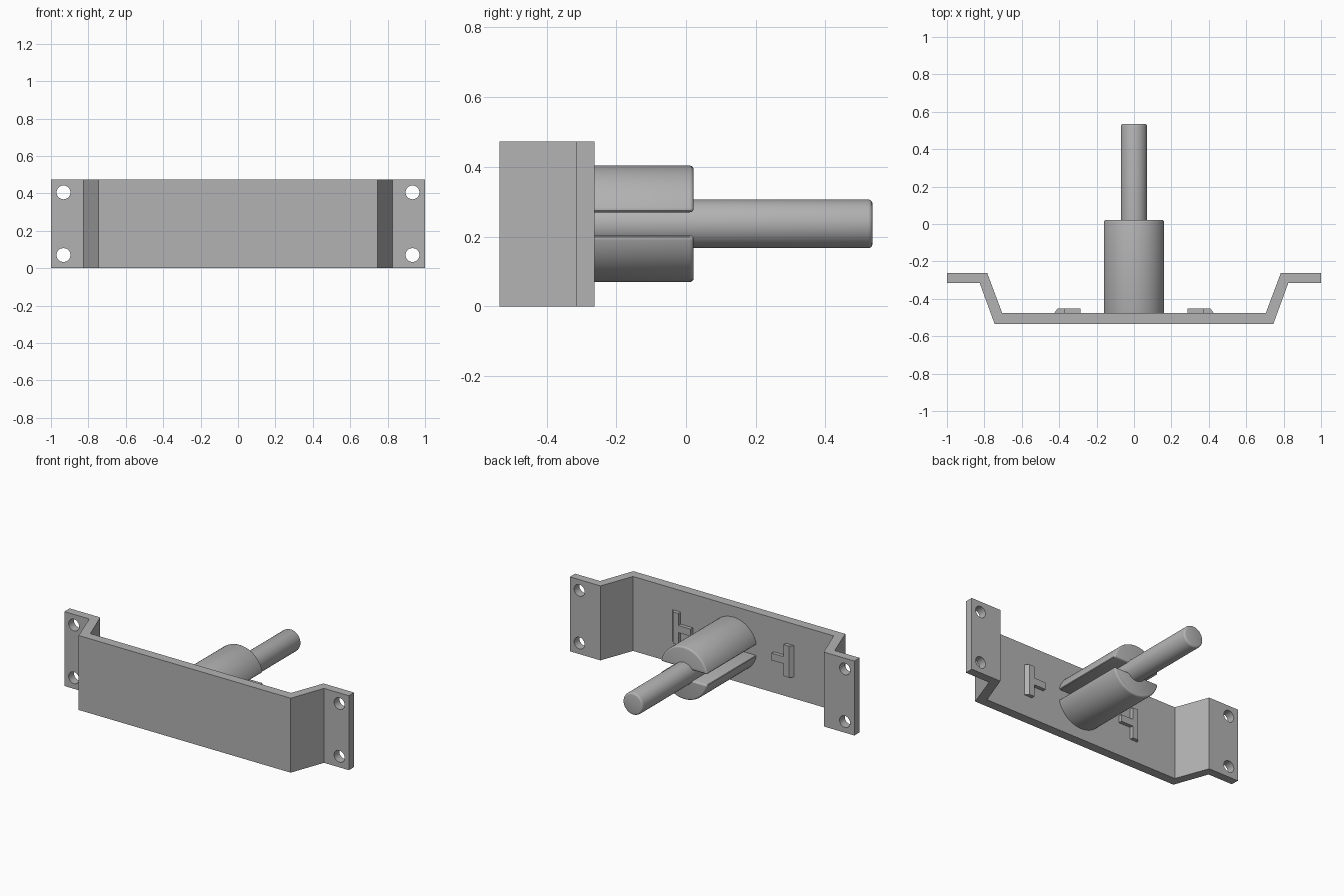
import bpy, bmesh, math
from mathutils import Matrix

cube = bpy.data.objects.get("Cube")
if cube:
    bpy.data.objects.remove(cube, do_unlink=True)

HEIGHT = 0.473
MID = HEIGHT / 2
PLATE_BACK = -0.475

grey = bpy.data.materials.new("plain grey")
grey.use_nodes = True
colour = (0.45, 0.45, 0.45, 1)
grey.diffuse_color = colour
grey.node_tree.nodes["Principled BSDF"].inputs["Base Color"].default_value = colour


def add_object(name, bm):
    bmesh.ops.recalc_face_normals(bm, faces=bm.faces)
    mesh = bpy.data.meshes.new(name)
    bm.to_mesh(mesh)
    bm.free()
    mesh.materials.append(grey)
    obj = bpy.data.objects.new(name, mesh)
    bpy.context.collection.objects.link(obj)
    return obj


def extrude(name, points, vector):
    """Solid made by sweeping a flat outline along a vector."""
    bm = bmesh.new()
    face = bm.faces.new([bm.verts.new(p) for p in points])
    swept = bmesh.ops.extrude_face_region(bm, geom=[face], use_keep_orig=True)
    verts = [v for v in swept["geom"] if isinstance(v, bmesh.types.BMVert)]
    bmesh.ops.translate(bm, verts=verts, vec=vector)
    return add_object(name, bm)


def cylinder_y(name, radius, y0, y1, x=0, z=MID, sides=48):
    bm = bmesh.new()
    bmesh.ops.create_cone(bm, cap_ends=True, segments=sides, radius1=radius,
                          radius2=radius, depth=y1 - y0)
    turn = Matrix.Rotation(math.pi / 2, 4, "X")
    bm.transform(Matrix.Translation((x, (y0 + y1) / 2, z)) @ turn)
    return add_object(name, bm)


def activate(obj):
    bpy.ops.object.select_all(action="DESELECT")
    obj.select_set(True)
    bpy.context.view_layer.objects.active = obj


def finish(obj, bevel=0):
    activate(obj)
    if bevel:
        mod = obj.modifiers.new("rounding", "BEVEL")
        mod.width = bevel
        mod.segments = 3
        mod.limit_method = "ANGLE"
        mod.angle_limit = math.radians(40)
        bpy.ops.object.modifier_apply(modifier=mod.name)
    bpy.ops.object.shade_smooth_by_angle(angle=math.radians(32))


# Bent mounting bracket: half outline mirrored across the middle
front = [(0.745, -0.535), (0.825, -0.315), (1, -0.315)]
back = [(1, -0.262), (0.785, -0.262), (0.705, PLATE_BACK)]
half = front + back
outline = half + [(-x, y) for x, y in reversed(half)]
bracket = extrude("bracket", [(x, y, 0) for x, y in outline], (0, 0, HEIGHT))

# Screw holes in both flanges
for x in (-0.933, 0.933):
    for z in (0.07, 0.405):
        cutter = cylinder_y("hole_cutter", 0.037, -0.4, -0.2, x, z, 32)
        cutter.hide_render = True
        activate(bracket)
        mod = bracket.modifiers.new("hole", "BOOLEAN")
        mod.operation = "DIFFERENCE"
        mod.solver = "EXACT"
        mod.object = cutter
        bpy.ops.object.modifier_apply(modifier=mod.name)
        bpy.data.objects.remove(cutter, do_unlink=True)
finish(bracket)

# Split collar: two round halves with a slot between them
RADIUS, GAP, STEPS = 0.167, 0.033, 32
start = math.asin(GAP / RADIUS)
for name, side in (("upper_collar", 1), ("lower_collar", -1)):
    points = []
    for i in range(STEPS + 1):
        a = start + (math.pi - 2 * start) * i / STEPS
        points.append((RADIUS * math.cos(a), -0.5, MID + side * RADIUS * math.sin(a)))
    finish(extrude(name, points, (0, 0.522, 0)), 0.012)

# Shaft through the collar
finish(cylinder_y("shaft", 0.07, -0.5, 0.535), 0.012)

# Raised locating marks, each an upright bar with an arm towards the middle
for name, s in (("left", 1), ("right", -1)):
    bar = [(0.37, -0.48), (0.43, -0.48), (0.408, -0.452), (0.37, -0.452)]
    extrude(name + "_mark_bar", [(s * x, y, MID - 0.1) for x, y in bar], (0, 0, 0.2))
    arm = [(0.285, -0.48), (0.38, -0.48), (0.38, -0.452), (0.285, -0.452)]
    extrude(name + "_mark_arm", [(s * x, y, MID - 0.022) for x, y in arm], (0, 0, 0.045))
